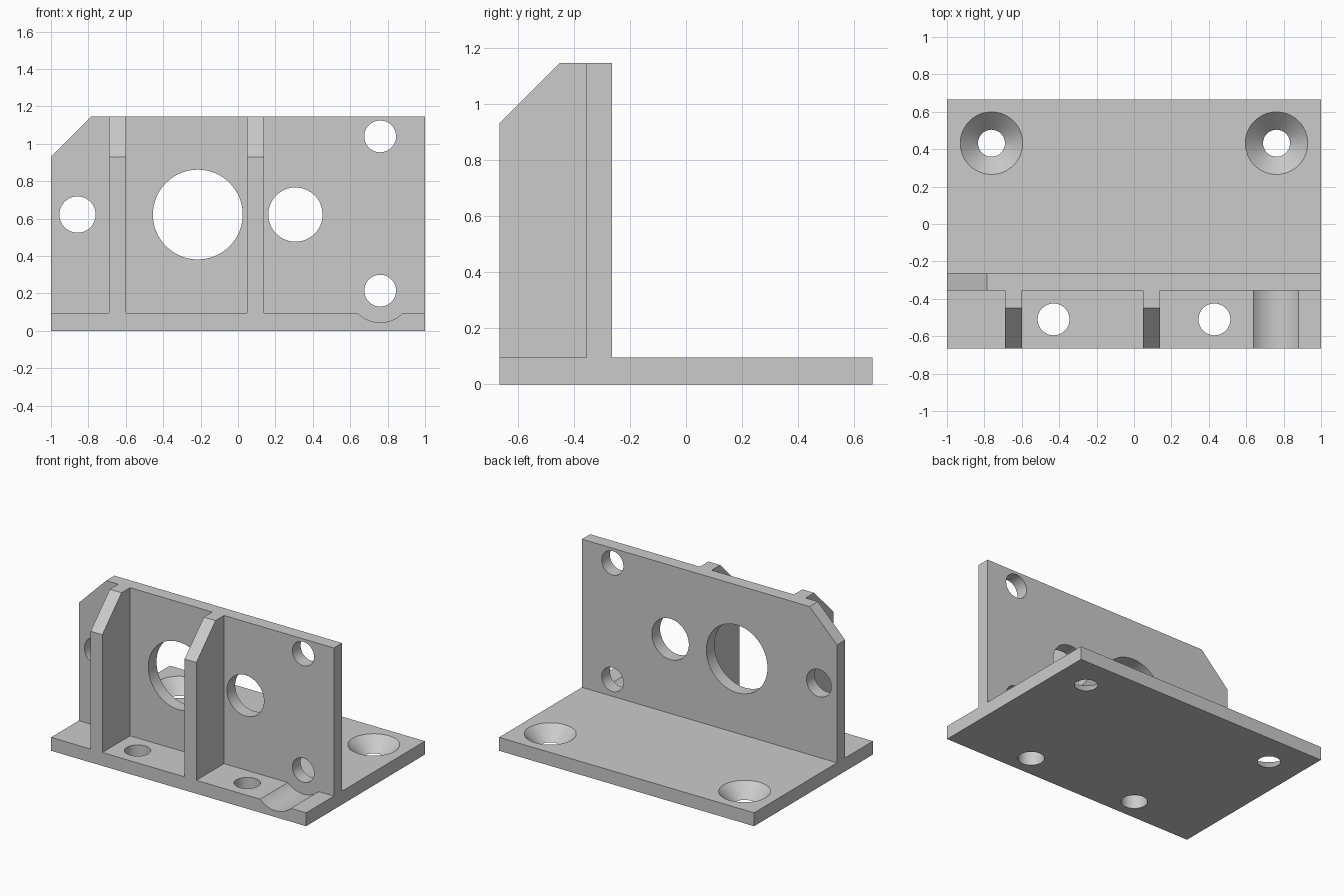
import bpy
import bmesh
import math
from mathutils import Matrix, Vector

default = bpy.data.objects.get("Cube")
if default:
    bpy.data.objects.remove(default, do_unlink=True)

grey = bpy.data.materials.new("plain grey")
grey.use_nodes = True
colour = (0.6, 0.6, 0.6, 1)
grey.diffuse_color = colour
grey.node_tree.nodes["Principled BSDF"].inputs["Base Color"].default_value = colour

# Main dimensions
FRONT, BACK = -0.665, 0.665
WALL_FRONT, WALL_BACK = -0.355, -0.263
BASE_TOP, TOP, SHOULDER = 0.095, 1.145, 0.93
CHAMFER = TOP - SHOULDER


def make_object(name, bm):
    bmesh.ops.recalc_face_normals(bm, faces=bm.faces)
    mesh = bpy.data.meshes.new(name)
    bm.to_mesh(mesh)
    bm.free()
    mesh.materials.append(grey)
    obj = bpy.data.objects.new(name, mesh)
    bpy.context.collection.objects.link(obj)
    return obj


def prism(name, points, sweep):
    """Extrude a closed 3D outline along a vector."""
    bm = bmesh.new()
    face = bm.faces.new([bm.verts.new(p) for p in points])
    result = bmesh.ops.extrude_face_region(bm, geom=[face])
    verts = [v for v in result["geom"] if isinstance(v, bmesh.types.BMVert)]
    bmesh.ops.translate(bm, verts=verts, vec=Vector(sweep))
    return make_object(name, bm)


def drill(name, centre, axis, length, r1, r2=None):
    """Round cutter, r1 at its start and r2 at its end along the axis."""
    bm = bmesh.new()
    turn = Vector((0, 0, 1)).rotation_difference(Vector(axis)).to_matrix().to_4x4()
    bmesh.ops.create_cone(bm, cap_ends=True, segments=64, radius1=r1,
                          radius2=r1 if r2 is None else r2, depth=length,
                          matrix=Matrix.Translation(centre) @ turn)
    return make_object(name, bm)


def combine(target, tool, operation):
    mod = target.modifiers.new(tool.name, "BOOLEAN")
    mod.operation, mod.solver, mod.object = operation, "EXACT", tool
    bpy.context.view_layer.update()
    graph = bpy.context.evaluated_depsgraph_get()
    mesh = bpy.data.meshes.new_from_object(target.evaluated_get(graph))
    target.modifiers.clear()
    target.data = mesh
    bpy.data.objects.remove(tool, do_unlink=True)


# Base plate
bracket = prism("mounting_bracket",
                [(-1, FRONT, 0), (1, FRONT, 0), (1, BACK, 0), (-1, BACK, 0)],
                (0, 0, BASE_TOP))
for side in (-1, 1):
    combine(bracket, drill("base_hole", (side * 0.43, -0.51, 0), (0, 0, 1), 0.4, 0.085),
            "DIFFERENCE")
    # Countersink cone, a little longer than the plate is thick
    combine(bracket, drill("countersink", (side * 0.762, 0.432, BASE_TOP / 2), (0, 0, 1),
                           BASE_TOP + 0.02, 0.062, 0.177), "DIFFERENCE")

# Clearance groove in front of the lower wall hole
groove_length = WALL_FRONT - FRONT + 0.1
combine(bracket, drill("groove", (0.76, WALL_FRONT - groove_length / 2, 0.215), (0, 1, 0),
                       groove_length, 0.17), "DIFFERENCE")

# Upright wall with one clipped corner
wall = prism("wall", [(-1, WALL_FRONT, 0), (1, WALL_FRONT, 0), (1, WALL_FRONT, TOP),
                      (CHAMFER - 1, WALL_FRONT, TOP), (-1, WALL_FRONT, SHOULDER)],
             (0, WALL_BACK - WALL_FRONT, 0))
for x, z, radius in [(-0.858, 0.622, 0.097), (-0.215, 0.622, 0.24), (0.307, 0.622, 0.145),
                     (0.76, 1.04, 0.085), (0.76, 0.215, 0.085)]:
    combine(wall, drill("wall_hole", (x, WALL_FRONT, z), (0, 1, 0), 0.5, radius),
            "DIFFERENCE")
combine(bracket, wall, "UNION")

# Two gusset ribs with sloped front corners
rib_back = WALL_FRONT + 0.03
for x in (-0.69, 0.047):
    rib = prism("rib", [(x, FRONT, 0.04), (x, rib_back, 0.04), (x, rib_back, TOP),
                        (x, FRONT + CHAMFER, TOP), (x, FRONT, SHOULDER)], (0.092, 0, 0))
    combine(bracket, rib, "UNION")

# Smooth bores, crisp edges
bpy.ops.object.select_all(action="DESELECT")
bracket.select_set(True)
bpy.context.view_layer.objects.active = bracket
bpy.ops.object.shade_smooth_by_angle(angle=math.radians(30))
